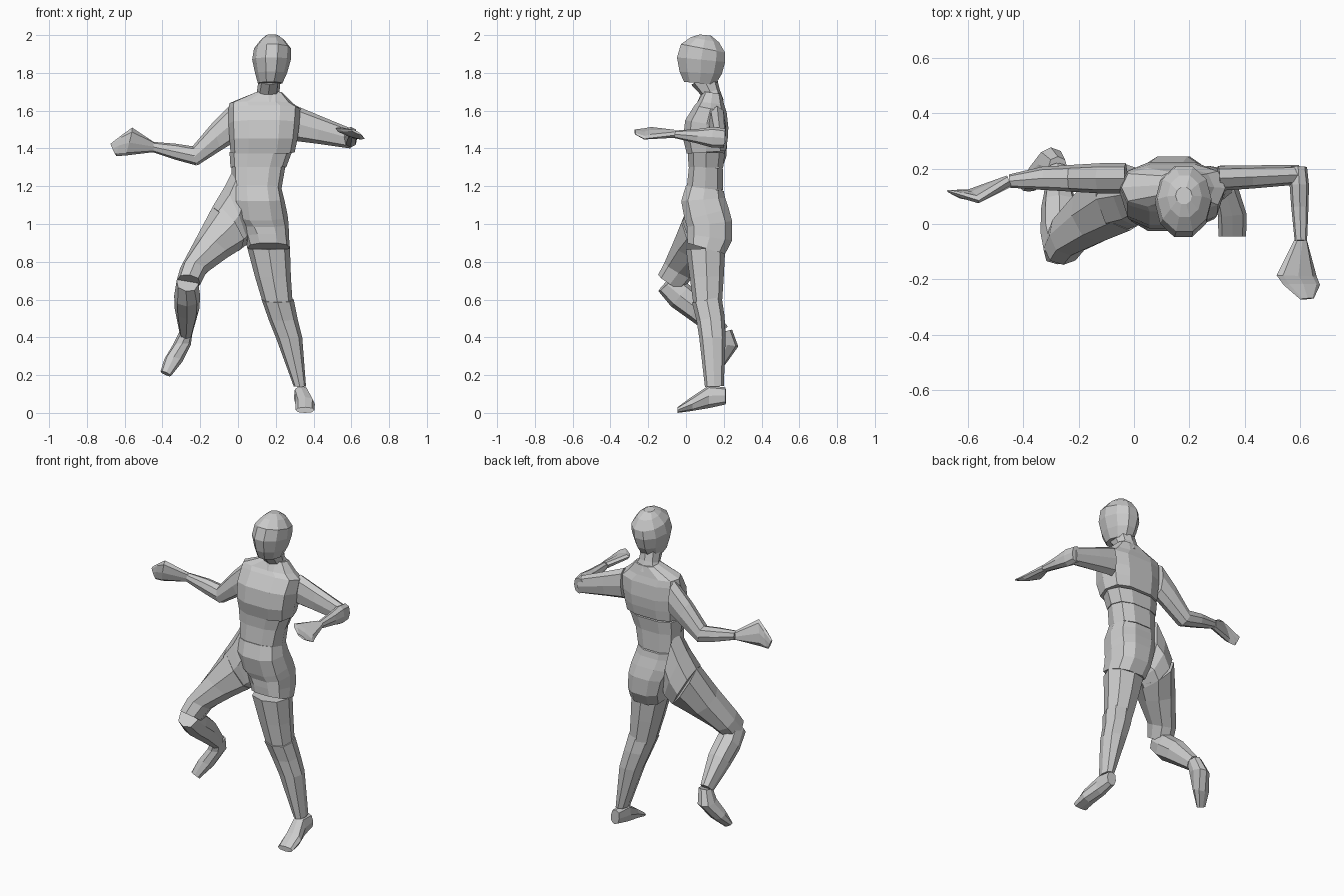
import bpy, bmesh
from math import cos, sin, pi
from mathutils import Vector


def loft(name, rings, n=8, p=0.85):
    """Skin rings given as (edge point, opposite edge point, half depth); p < 1 makes boxier rings."""
    data = [(Vector(a), Vector(b), w) for a, b, w in rings]
    mids = [(a + b) / 2 for a, b, _ in data]
    bm = bmesh.new()
    loops = []
    for i, (a, b, w) in enumerate(data):
        along = mids[min(i + 1, len(mids) - 1)] - mids[max(i - 1, 0)]
        u = (a - b) / 2
        v = along.cross(u).normalized() * w
        loop = []
        for k in range(n):
            c, s = cos(2 * pi * k / n), sin(2 * pi * k / n)
            c = abs(c) ** p * (1 if c > 0 else -1)
            s = abs(s) ** p * (1 if s > 0 else -1)
            loop.append(bm.verts.new(mids[i] + u * c + v * s))
        loops.append(loop)
    for lo, hi in zip(loops, loops[1:]):
        for k in range(n):
            j = (k + 1) % n
            bm.faces.new((lo[k], lo[j], hi[j], hi[k]))
    bm.faces.new(loops[0])
    bm.faces.new(loops[-1])
    bmesh.ops.recalc_face_normals(bm, faces=bm.faces)
    mesh = bpy.data.meshes.new(name)
    bm.to_mesh(mesh)
    bm.free()
    ob = bpy.data.objects.new(name, mesh)
    bpy.context.collection.objects.link(ob)
    return ob


def stack(name, rows, n=10, p=0.85):
    """Upright part from level rows (z, x min, x max, y min, y max)."""
    return loft(name, [((x0, (y0 + y1) / 2, z), (x1, (y0 + y1) / 2, z), (y1 - y0) / 2)
                       for z, x0, x1, y0, y1 in rows], n, p)


# Head and neck
stack("head", [(1.745, .105, .235, -.015, .16), (1.80, .09, .26, -.04, .195),
               (1.87, .075, .28, -.055, .215), (1.93, .085, .28, -.035, .215),
               (1.975, .12, .245, .02, .18), (2.0, .15, .21, .07, .135)], p=1)
stack("neck", [(1.65, .07, .26, .06, .2), (1.70, .10, .22, .075, .18),
               (1.77, .11, .225, .02, .165)], n=8)

# Torso
stack("chest", [(1.38, -.04, .30, .0, .215), (1.45, -.045, .315, -.02, .225),
                (1.53, -.05, .325, -.01, .23), (1.61, -.05, .33, .04, .22),
                (1.64, -.045, .29, .06, .205), (1.695, .09, .235, .09, .19)], p=.7)
stack("ribs", [(1.30, -.04, .255, .01, .2), (1.38, -.045, .285, .005, .21)], p=.75)
stack("waist", [(1.185, -.03, .23, .0, .2), (1.30, -.035, .25, .012, .198)], p=.75)
stack("pelvis", [(.87, .05, .275, .0, .215), (.93, .035, .27, .0, .25),
                 (1.0, .01, .268, .0, .25), (1.05, -.02, .262, -.015, .235),
                 (1.13, -.03, .245, -.03, .212), (1.19, -.03, .23, -.005, .205)], p=.75)

# Straight standing leg
stack("standing_thigh", [(.57, .135, .29, .04, .19), (.72, .09, .28, .02, .2),
                         (.87, .05, .275, .0, .208)], n=8)
stack("standing_shin", [(.14, .295, .36, .1, .2), (.40, .2, .34, .07, .21),
                        (.50, .16, .315, .055, .205), (.60, .125, .295, .03, .19)], n=8)
loft("standing_foot", [((.335, .21, .135), (.345, .21, .045), .03),
                       ((.33, .12, .145), (.345, .12, .025), .042),
                       ((.355, .03, .085), (.355, .03, .01), .052),
                       ((.355, -.045, .03), (.355, -.045, 0), .05)])

# Raised leg, with the stretched hip section
loft("raised_hip", [((-.02, .11, 1.30), (.05, .11, .89), .095),
                    ((-.075, .10, 1.19), (.045, .11, .89), .115),
                    ((-.135, .09, 1.09), (.0, .09, .855), .12)])
loft("raised_thigh", [((-.135, .09, 1.09), (.02, .09, .87), .125),
                      ((-.225, .03, .92), (-.06, .03, .82), .105),
                      ((-.305, -.04, .77), (-.17, -.04, .74), .085),
                      ((-.325, -.085, .70), (-.20, -.085, .68), .075)])
loft("raised_shin", [((-.325, -.10, .70), (-.21, -.10, .68), .065),
                     ((-.338, -.03, .62), (-.20, -.03, .62), .075),
                     ((-.335, .06, .55), (-.205, .06, .55), .07),
                     ((-.31, .19, .425), (-.24, .19, .425), .045)])
loft("raised_foot", [((-.31, .20, .43), (-.24, .20, .43), .045),
                     ((-.345, .215, .36), (-.25, .22, .36), .06),
                     ((-.39, .175, .285), (-.295, .175, .27), .04),
                     ((-.41, .13, .22), (-.355, .13, .195), .015)])

# Arm on the raised-leg side
loft("lowered_upper_arm", [((-.035, .165, 1.635), (-.025, .165, 1.43), .055),
                           ((-.14, .165, 1.53), (-.09, .165, 1.39), .055),
                           ((-.25, .165, 1.40), (-.215, .165, 1.31), .048)])
loft("lowered_forearm", [((-.23, .165, 1.41), (-.22, .165, 1.31), .048),
                         ((-.33, .165, 1.425), (-.33, .165, 1.34), .042),
                         ((-.45, .155, 1.435), (-.45, .155, 1.38), .024)])
loft("lowered_hand", [((-.45, .155, 1.437), (-.45, .155, 1.38), .022),
                      ((-.56, .085, 1.51), (-.60, .115, 1.362), .02),
                      ((-.61, .10, 1.475), (-.645, .115, 1.36), .015),
                      ((-.675, .12, 1.425), (-.65, .115, 1.37), .006)])

# Arm bent forwards
loft("bent_upper_arm", [((.31, .165, 1.625), (.30, .165, 1.44), .045),
                        ((.43, .17, 1.575), (.42, .17, 1.425), .042),
                        ((.60, .178, 1.505), (.595, .178, 1.40), .035)])
loft("bent_forearm", [((.56, .205, 1.455), (.625, .205, 1.455), .05),
                      ((.562, .14, 1.46), (.632, .14, 1.46), .055),
                      ((.568, .06, 1.465), (.63, .06, 1.465), .038),
                      ((.58, -.06, 1.475), (.625, -.06, 1.475), .02)])
loft("bent_hand", [((.578, -.06, 1.485), (.625, -.06, 1.47), .022),
                   ((.515, -.185, 1.508), (.66, -.19, 1.455), .018),
                   ((.54, -.22, 1.505), (.672, -.22, 1.45), .014),
                   ((.60, -.272, 1.50), (.65, -.268, 1.475), .006)])
